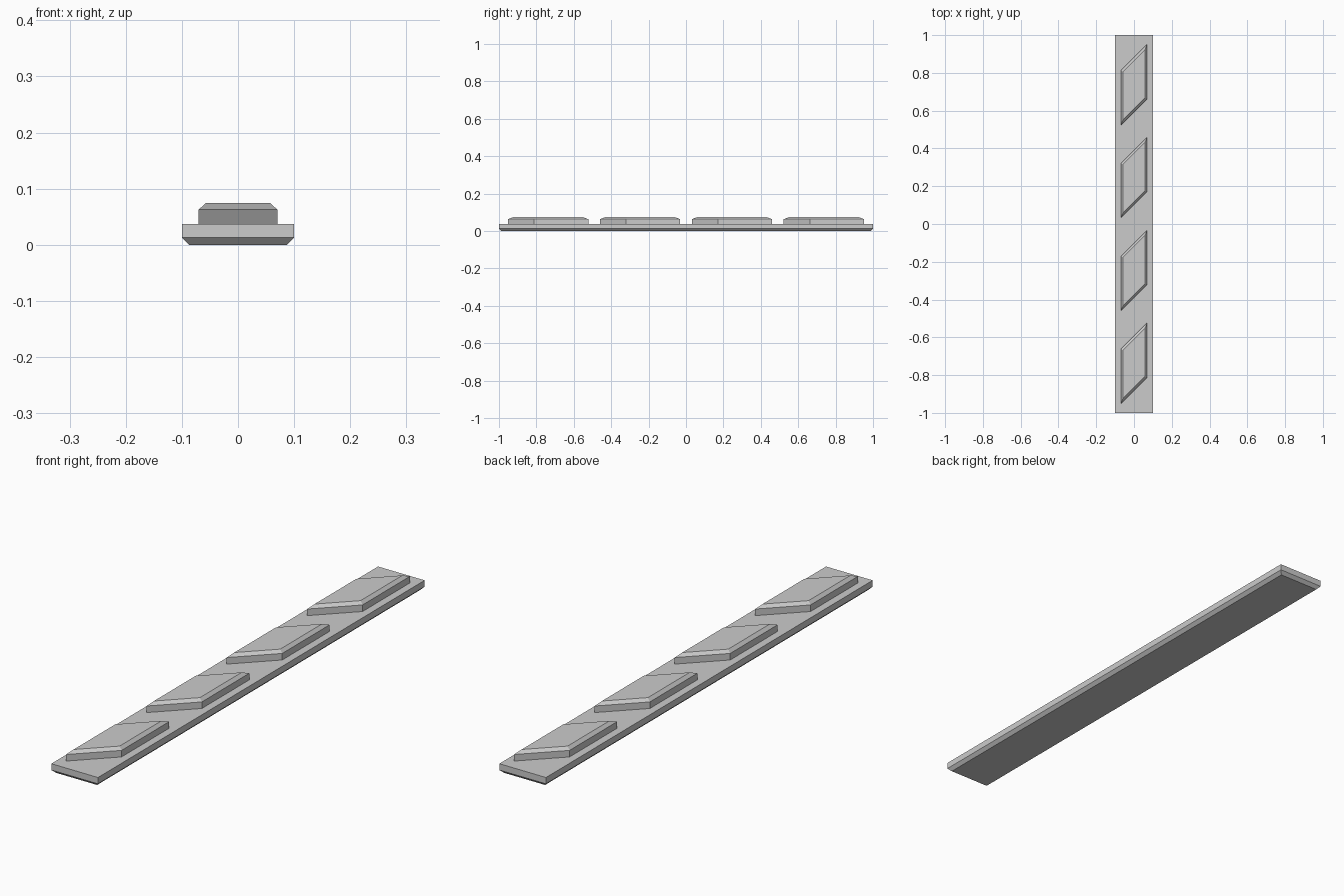
import bpy
import bmesh

cube = bpy.data.objects.get("Cube")
if cube:
    bpy.data.objects.remove(cube, do_unlink=True)

grey = bpy.data.materials.new("light_grey")
grey.use_nodes = True
colour = (0.6, 0.6, 0.6, 1)
grey.diffuse_color = colour
grey.node_tree.nodes["Principled BSDF"].inputs["Base Color"].default_value = colour


def slanted_outline(half_x, half_y, slope, inset=0):
    """Four corners of a parallelogram with upright sides, moved in evenly."""
    x = half_x - inset
    y = half_y - inset * (1 + slope ** 2) ** 0.5
    return [(sx * x, sy * y + slope * sx * x) for sx, sy in
            ((-1, -1), (1, -1), (1, 1), (-1, 1))]


def loft(name, layers, location=(0, 0, 0)):
    """Solid through stacked outlines, given as (z, outline) from the bottom up."""
    bm = bmesh.new()
    rings = [[bm.verts.new((x, y, z)) for x, y in outline] for z, outline in layers]
    bm.faces.new(rings[0][::-1])
    bm.faces.new(rings[-1])
    for low, high in zip(rings, rings[1:]):
        for i in range(4):
            j = (i + 1) % 4
            bm.faces.new((low[i], low[j], high[j], high[i]))
    mesh = bpy.data.meshes.new(name)
    bm.to_mesh(mesh)
    bm.free()
    mesh.materials.append(grey)
    obj = bpy.data.objects.new(name, mesh)
    obj.location = location
    bpy.context.collection.objects.link(obj)
    return obj


# Long base strip with a chamfered underside
base_z, chamfer = 0.037, 0.0125
full = slanted_outline(0.1, 1, 0)
loft("base_strip", [(0, slanted_outline(0.1, 1, 0, chamfer)),
                    (chamfer, full), (base_z, full)])

# Four slanted raised pads with bevelled tops
pad = slanted_outline(0.07, 0.145, 1)
pad_top = slanted_outline(0.07, 0.145, 1, 0.012)
for i in range(4):
    loft(f"raised_pad_{i + 1}", [(0, pad), (0.0255, pad), (0.037, pad_top)],
         (0, (i - 1.5) * 0.4917, base_z))
